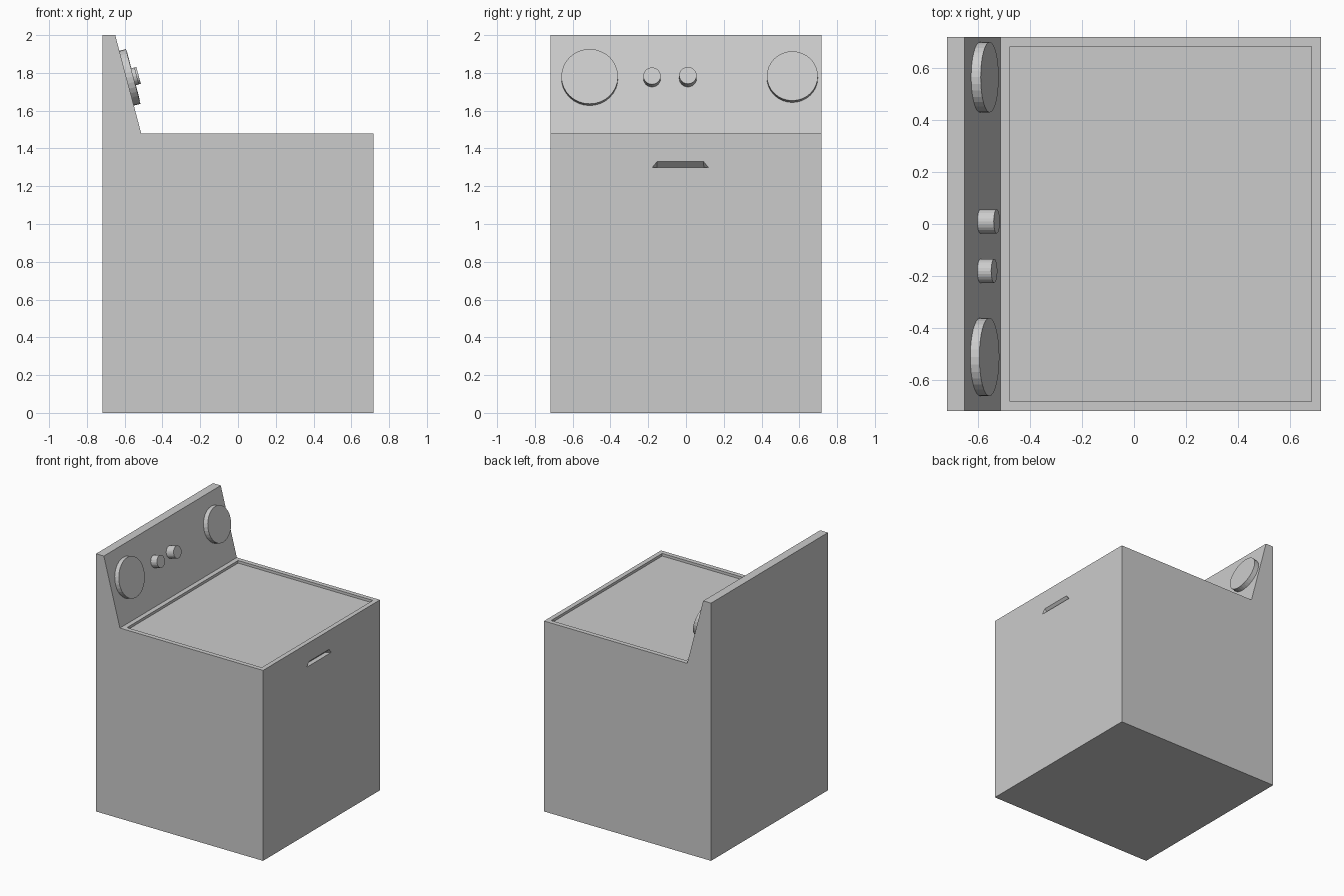
import bpy, bmesh, math
from mathutils import Vector, Matrix

if "Cube" in bpy.data.objects:
    bpy.data.objects.remove(bpy.data.objects["Cube"], do_unlink=True)

# Single enamel colour
enamel = bpy.data.materials.new("grey enamel")
enamel.use_nodes = True
colour = (0.6, 0.6, 0.6, 1)
enamel.diffuse_color = colour
enamel.node_tree.nodes["Principled BSDF"].inputs["Base Color"].default_value = colour

HALF = 0.717
DECK = 1.478
PANEL_TOP = Vector((-0.65, 0, 2))
PANEL_FOOT = Vector((-0.512, 0, DECK))
slope = (PANEL_TOP - PANEL_FOOT).normalized()
normal = Vector((slope.z, 0, -slope.x))


def make_object(name, bm):
    bmesh.ops.recalc_face_normals(bm, faces=bm.faces)
    mesh = bpy.data.meshes.new(name)
    bm.to_mesh(mesh)
    bm.free()
    mesh.materials.append(enamel)
    obj = bpy.data.objects.new(name, mesh)
    bpy.context.collection.objects.link(obj)
    return obj


# Cabinet: side profile swept across the width
bm = bmesh.new()
profile = [(-HALF, 0), (HALF, 0), (HALF, DECK), (PANEL_FOOT.x, DECK), (PANEL_TOP.x, 2), (-HALF, 2)]
side = bm.faces.new([bm.verts.new((x, -HALF, z)) for x, z in profile])
sweep = bmesh.ops.extrude_face_region(bm, geom=[side])
bmesh.ops.translate(bm, vec=(0, 2 * HALF, 0),
                    verts=[v for v in sweep["geom"] if isinstance(v, bmesh.types.BMVert)])
bmesh.ops.recalc_face_normals(bm, faces=bm.faces)

# Sunken lid in the deck
deck = [f for f in bm.faces if abs(f.calc_center_median().z - DECK) < 0.001]
bmesh.ops.inset_region(bm, faces=deck, thickness=0.051)
bmesh.ops.translate(bm, vec=(0, 0, -0.02), verts=deck[0].verts)
# Straight walls: rebuild the sloped rim as a flat border plus a vertical step
lid = deck[0]
bmesh.ops.translate(bm, vec=(0, 0, 0.02), verts=lid.verts)
step = bmesh.ops.extrude_discrete_faces(bm, faces=[lid])["faces"][0]
bmesh.ops.translate(bm, vec=(0, 0, -0.02), verts=step.verts)
bmesh.ops.remove_doubles(bm, verts=bm.verts, dist=0.0001)
cabinet = make_object("cabinet", bm)

# Finger slot: wedge pocket with a flat floor and a sloping back
bm = bmesh.new()
OUT = HALF + 0.02
low, high, deep = 1.298, 1.332, HALF - 0.035
rings = []
for end, lean in ((-0.18, 1), (0.12, -1)):
    outline = [(OUT, 0, low), (OUT, 0.028, high), (HALF, 0.028, high), (deep, 0.025, low), (HALF, 0, low)]
    rings.append([bm.verts.new((x, end + lean * dy, z)) for x, dy, z in outline])
    bm.faces.new(rings[-1])
for i in range(5):
    j = (i + 1) % 5
    bm.faces.new((rings[0][i], rings[0][j], rings[1][j], rings[1][i]))
bmesh.ops.triangulate(bm, faces=[f for f in bm.faces if len(f.verts) == 5])
cutter = make_object("slot_cutter", bm)
cutter.hide_render = True
cut = cabinet.modifiers.new("finger slot", "BOOLEAN")
cut.operation = "DIFFERENCE"
cut.solver = "EXACT"
cut.object = cutter
bpy.context.view_layer.objects.active = cabinet
bpy.ops.object.modifier_apply(modifier=cut.name)
bpy.data.objects.remove(cutter, do_unlink=True)


# Dials and knobs standing on the sloping panel
def add_dial(name, y, z, radius, height, sides):
    bm = bmesh.new()
    bmesh.ops.create_cone(bm, cap_ends=True, segments=sides, radius1=radius, radius2=radius, depth=height + 0.01)
    base = PANEL_FOOT + slope * ((z - DECK) / slope.z) + Vector((0, y, 0))
    centre = base + normal * (height / 2 - 0.005)
    turn = Vector((0, 0, 1)).rotation_difference(normal).to_matrix().to_4x4()
    bm.transform(Matrix.Translation(centre) @ turn)
    make_object(name, bm)


add_dial("large_dial", -0.51, 1.772, 0.15, 0.036, 32)
add_dial("medium_dial", 0.563, 1.774, 0.135, 0.038, 32)
add_dial("small_knob_a", -0.18, 1.77, 0.046, 0.055, 24)
add_dial("small_knob_b", 0.01, 1.77, 0.046, 0.065, 24)
